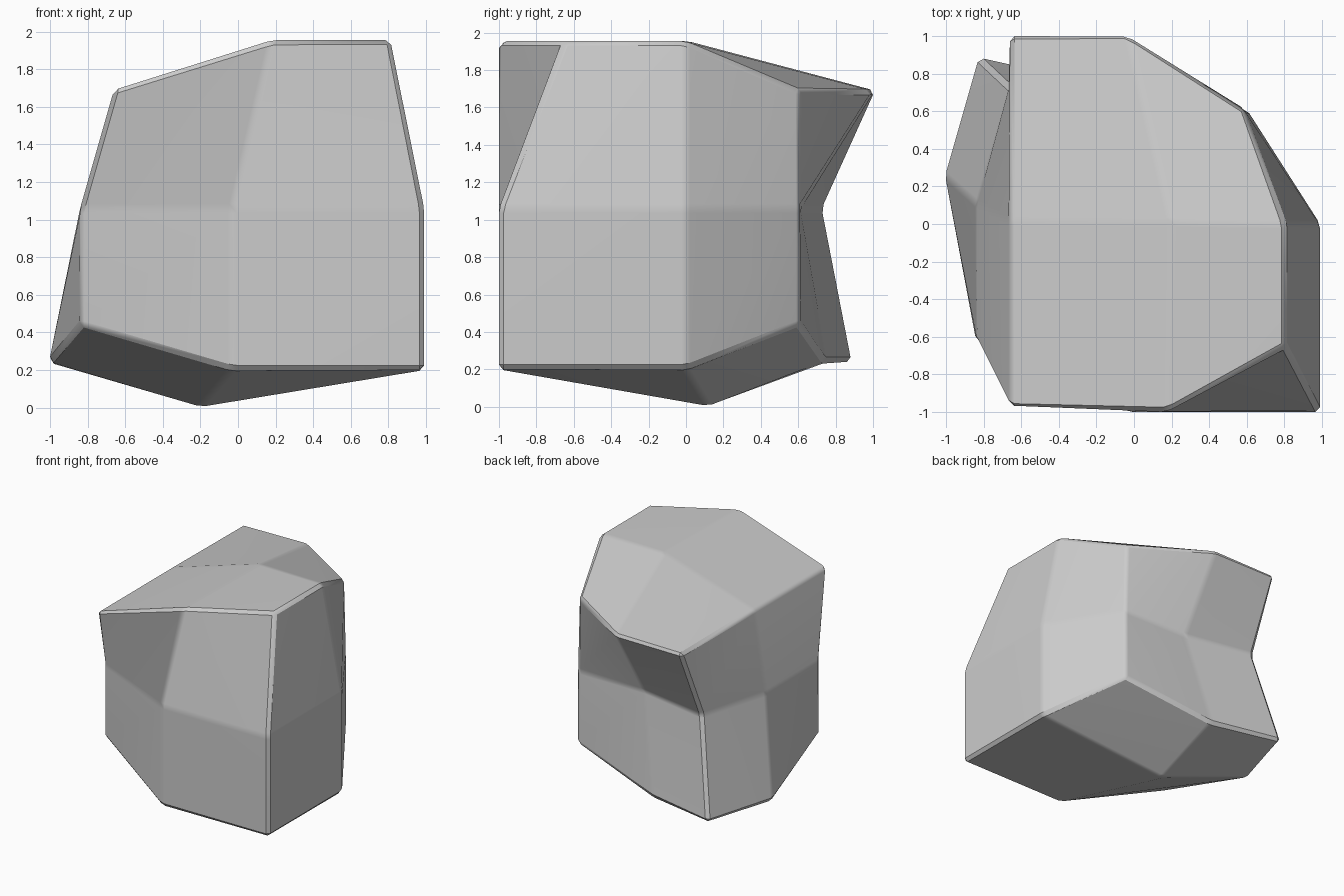
import bpy, bmesh

if "Cube" in bpy.data.objects:
    bpy.data.objects.remove(bpy.data.objects["Cube"])

# Three rings of eight points: front left, front, front right, right,
# back right, back, back left, left
RINGS = [
    [(-.84, -.62, .44), (-.03, -1, .20), (.99, -1, .20), (.99, 0, .20),
     (.60, .61, .44), (-.20, .75, .24), (-.83, .89, .24), (-1.01, .26, .24)],
    [(-.84, -.62, 1.06), (-.03, -1, 1.06), (.99, -1, 1.06), (.99, 0, 1.06),
     (.60, .61, 1.06), (-.03, .61, 1.06), (-.66, .73, 1.06), (-.84, .11, 1.06)],
    [(-.66, -.98, 1.69), (.18, -1, 1.955), (.81, -.65, 1.955), (.81, 0, 1.955),
     (.59, .61, 1.69), (-.03, 1.01, 1.69), (-.66, 1.01, 1.69), (-.66, .01, 1.69)],
]
BOTTOM, TOP = (-.20, .12, 0), (.20, .01, 1.955)

bm = bmesh.new()
rings = [[bm.verts.new(p) for p in ring] for ring in RINGS]

# Sides
for low, high in zip(rings, rings[1:]):
    for i in range(8):
        j = (i + 1) % 8
        bm.faces.new((low[i], low[j], high[j], high[i]))

# Top and underside: four quads around a centre point
for ring, centre in ((rings[0], BOTTOM), (rings[2], TOP)):
    c = bm.verts.new(centre)
    for i in range(0, 8, 2):
        bm.faces.new((ring[i - 1], ring[i], ring[i + 1], c))
bmesh.ops.recalc_face_normals(bm, faces=bm.faces[:])

mesh = bpy.data.meshes.new("rock")
bm.to_mesh(mesh)
bm.free()
rock = bpy.data.objects.new("rock", mesh)
bpy.context.collection.objects.link(rock)
bpy.context.view_layer.objects.active = rock
rock.select_set(True)

# Narrow chamfer on every edge
bevel = rock.modifiers.new("chamfer", 'BEVEL')
bevel.width = 0.025
bevel.segments = 1
bevel.limit_method = 'NONE'
bpy.ops.object.modifier_apply(modifier=bevel.name)
bpy.ops.object.shade_smooth_by_angle()

# Keep the broad faces flat
weighted = rock.modifiers.new("flat_faces", 'WEIGHTED_NORMAL')
weighted.keep_sharp = True
